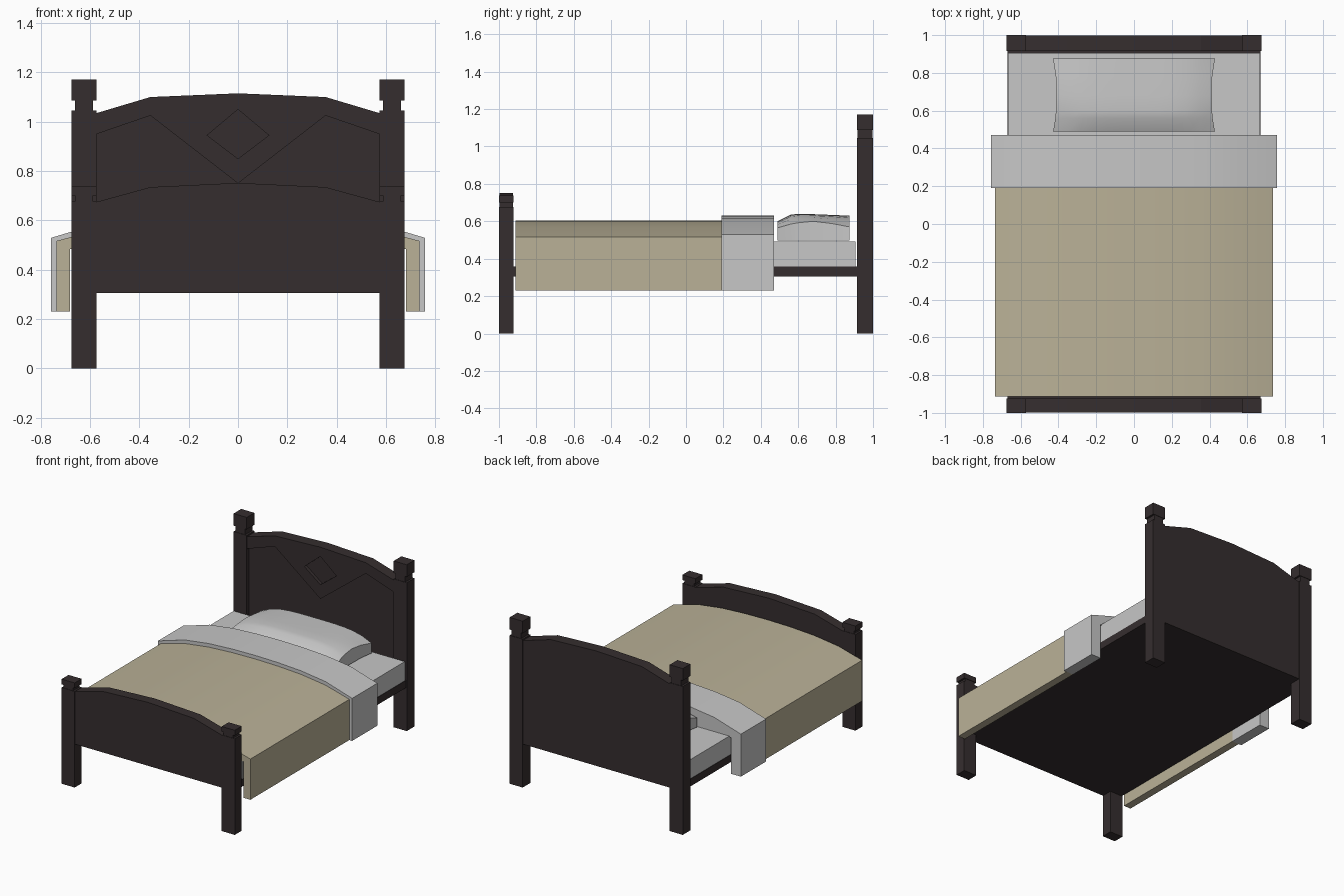
import bpy
import bmesh
import math

cube = bpy.data.objects.get("Cube")
if cube:
    bpy.data.objects.remove(cube, do_unlink=True)


def material(name, rgb):
    m = bpy.data.materials.new(name)
    m.use_nodes = True
    m.diffuse_color = (*rgb, 1)
    bsdf = m.node_tree.nodes["Principled BSDF"]
    bsdf.inputs["Base Color"].default_value = (*rgb, 1)
    bsdf.inputs["Roughness"].default_value = 0.8
    return m


WOOD = material("dark wood", (0.036, 0.027, 0.028))
LINEN = material("white linen", (0.57, 0.57, 0.57))
WOOL = material("beige wool", (0.49, 0.44, 0.31))


def finish(name, bm, mat, smooth=False):
    bmesh.ops.recalc_face_normals(bm, faces=bm.faces)
    me = bpy.data.meshes.new(name)
    bm.to_mesh(me)
    bm.free()
    me.materials.append(mat)
    ob = bpy.data.objects.new(name, me)
    bpy.context.collection.objects.link(ob)
    if smooth:
        bpy.ops.object.select_all(action="DESELECT")
        ob.select_set(True)
        bpy.context.view_layer.objects.active = ob
        bpy.ops.object.shade_smooth_by_angle(angle=math.radians(35))
    return ob


def prism(name, profile, y0, y1, mat, smooth=False):
    """Extrude an x-z outline along y."""
    bm = bmesh.new()
    face = bm.faces.new([bm.verts.new((x, y0, z)) for x, z in profile])
    ext = bmesh.ops.extrude_face_region(bm, geom=[face])["geom"]
    bmesh.ops.translate(bm, vec=(0, y1 - y0, 0),
                        verts=[v for v in ext if isinstance(v, bmesh.types.BMVert)])
    return finish(name, bm, mat, smooth)


def symmetric(half):
    """Complete a right-hand outline; points on the centre line are not doubled."""
    return half + [(-x, z) for x, z in reversed(half) if x > 0]


def box(name, x0, x1, y0, y1, z0, z1, mat):
    return prism(name, [(x0, z0), (x1, z0), (x1, z1), (x0, z1)], y0, y1, mat)


IN, OUT = 0.573, 0.675     # post faces
LOW = 0.305                # underside of the boards


def posts(prefix, y0, y1, body, neck, top):
    for side, s in (("left", 1), ("right", -1)):
        a, b = sorted((s * IN, s * OUT))
        n = f"{prefix}_{side}_post"
        box(n, a, b, y0, y1, 0, body, WOOD)
        box(n + "_neck", a + 0.014, b - 0.014, y0 + 0.003, y1 - 0.003, body, neck, WOOD)
        box(n + "_cap", a, b, y0, y1, neck, top, WOOD)


def arch(edge, shoulder, crown):
    return [(IN, edge), (0.355, shoulder), (0, crown)]


# Headboard: arched slab, plus a raised top frame with a diamond opening
HEAD_Y, PANEL_Y = 0.915, 0.94
head_arch = arch(1.035, 1.10, 1.115)
posts("head", HEAD_Y, 1.0, 1.045, 1.087, 1.172)
prism("headboard_panel", symmetric([(IN, LOW)] + head_arch), PANEL_Y, 0.998, WOOD)
frame_half = ([(0, 0.75), (0.355, 1.025), (IN, 0.95)] + head_arch
              + [(0, 1.05), (0.125, 0.945), (0, 0.85)])
for side, s in (("left", 1), ("right", -1)):
    prism(f"headboard_frame_{side}", [(s * x, z) for x, z in frame_half],
          HEAD_Y + 0.002, PANEL_Y, WOOD)

# Footboard
posts("foot", -1.0, -0.923, 0.677, 0.70, 0.737)
prism("footboard_panel", symmetric([(IN, LOW)] + arch(0.675, 0.735, 0.752)),
      -0.998, -0.925, WOOD)

# Base and mattress
box("bed_base", -0.67, 0.67, -0.925, PANEL_Y, LOW, 0.357, WOOD)
box("mattress", -0.667, 0.667, -0.905, 0.905, 0.357, 0.492, LINEN)


# Draped covers with flaps hanging over both sides
def cover(name, half_width, lift, y0, y1, mat):
    half = [(0.68, 0.485), (0.68, 0.23), (half_width, 0.23),
            (half_width, 0.517 + lift / 2), (0.55, 0.567 + lift),
            (0.36, 0.592 + lift), (0.18, 0.602 + lift), (0, 0.605 + lift)]
    prism(name, symmetric(half), y0, y1, mat, smooth=True)


cover("blanket", 0.735, 0, -0.912, 0.19, WOOL)
cover("folded_sheet", 0.757, 0.025, 0.19, 0.47, LINEN)


# Pillow: crowned top with pinched ends over straight walls
def pillow():
    rows = [(0.49, 0.565, 0.60), (0.56, 0.585, 0.635), (0.60, 0.592, 0.64),
            (0.68, 0.60, 0.638), (0.78, 0.588, 0.634), (0.875, 0.57, 0.63)]
    steps = 12
    bm = bmesh.new()
    grid = []
    for y, end, mid in rows:
        t = (y - rows[0][0]) / (rows[-1][0] - rows[0][0])
        half = 0.412 + 0.016 * abs(2 * t - 1) ** 3
        line = []
        for i in range(steps + 1):
            u = 2 * i / steps - 1
            line.append(bm.verts.new((u * half, y, end + (mid - end) * (1 - u ** 4))))
        grid.append(line)
    for a, b in zip(grid, grid[1:]):
        for i in range(steps):
            bm.faces.new((a[i], a[i + 1], b[i + 1], b[i]))
    # Pull the rim straight down to the flat underside
    rim = [e for e in bm.edges if e.is_boundary]
    ext = bmesh.ops.extrude_edge_only(bm, edges=rim)["geom"]
    for v in ext:
        if isinstance(v, bmesh.types.BMVert):
            v.co.z = 0.498
    bottom = [e for e in ext if isinstance(e, bmesh.types.BMEdge)]
    bmesh.ops.contextual_create(bm, geom=bottom)
    finish("pillow", bm, LINEN, smooth=True)


pillow()
